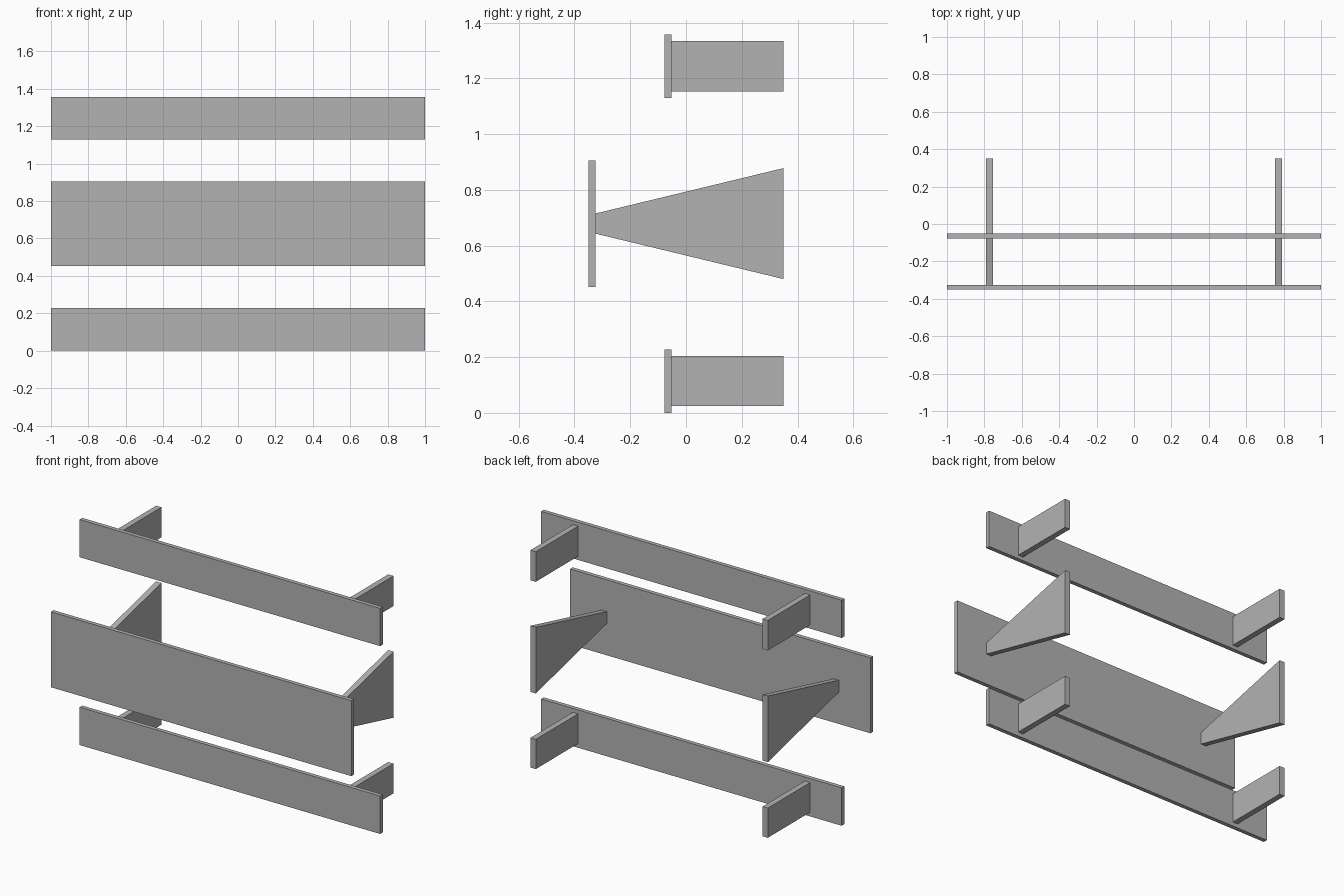
import bpy
import bmesh

cube = bpy.data.objects.get("Cube")
if cube:
    bpy.data.objects.remove(cube, do_unlink=True)

grey = bpy.data.materials.new("plain grey")
grey.use_nodes = True
colour = (0.45, 0.45, 0.45, 1)
grey.diffuse_color = colour
grey.node_tree.nodes["Principled BSDF"].inputs["Base Color"].default_value = colour

BACK = 0.35        # wall side of every bracket
THICK = 0.025      # board thickness


def extrude_profile(name, profile, x0, x1):
    """Extrude a (y, z) outline along x."""
    bm = bmesh.new()
    face = bm.faces.new([bm.verts.new((x0, y, z)) for y, z in profile])
    moved = bmesh.ops.extrude_face_region(bm, geom=[face])["geom"]
    verts = [v for v in moved if isinstance(v, bmesh.types.BMVert)]
    bmesh.ops.translate(bm, verts=verts, vec=(x1 - x0, 0, 0))
    bmesh.ops.recalc_face_normals(bm, faces=bm.faces)
    mesh = bpy.data.meshes.new(name)
    bm.to_mesh(mesh)
    bm.free()
    mesh.materials.append(grey)
    obj = bpy.data.objects.new(name, mesh)
    bpy.context.collection.objects.link(obj)


# Each rail: board front y, board z range, bracket z range at front and at back
rails = {
    "lower": (-0.077, (0, 0.228), (0.025, 0.204), (0.025, 0.204)),
    "middle": (-0.35, (0.452, 0.906), (0.643, 0.715), (0.48, 0.878)),
    "upper": (-0.077, (1.13, 1.357), (1.152, 1.333), (1.152, 1.333)),
}

for level, (y, (z0, z1), (f0, f1), (b0, b1)) in rails.items():
    # Long front board
    inner = y + THICK
    board = [(y, z0), (inner, z0), (inner, z1), (y, z1)]
    extrude_profile(level + "_board", board, -1, 1)

    # Pair of brackets behind the board
    bracket = [(inner, f0), (BACK, b0), (BACK, b1), (inner, f1)]
    for side, s in (("left", 1), ("right", -1)):
        extrude_profile(f"{level}_bracket_{side}", bracket, s * 0.755, s * 0.79)
